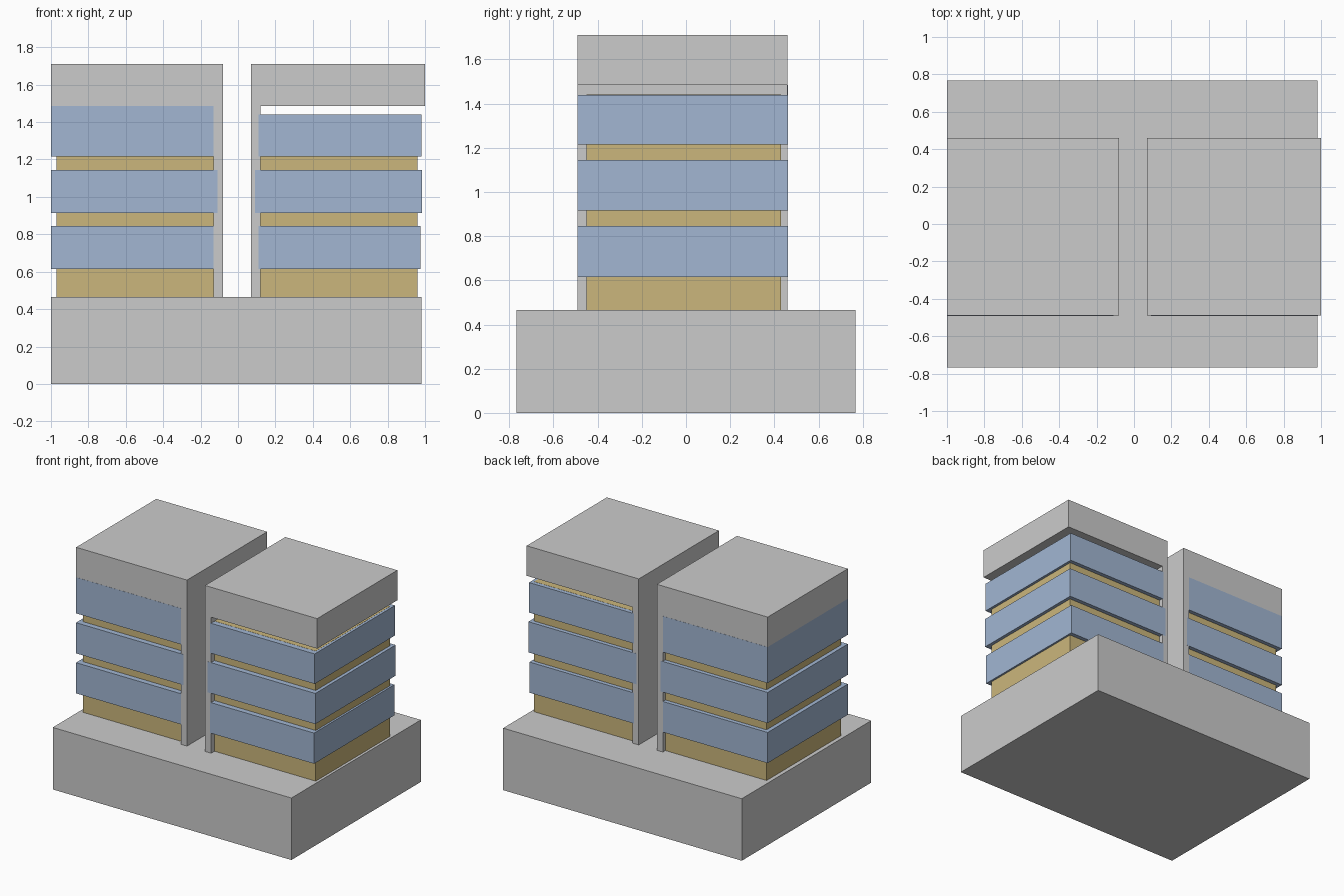
import bpy

if "Cube" in bpy.data.objects:
    bpy.data.objects.remove(bpy.data.objects["Cube"])


def material(name, color):
    m = bpy.data.materials.new(name)
    m.diffuse_color = color
    m.use_nodes = True
    m.node_tree.nodes["Principled BSDF"].inputs["Base Color"].default_value = m.diffuse_color
    return m


blue = material("glass_blue", (0.36, 0.47, 0.65, 1))
tan = material("core_tan", (0.60, 0.47, 0.20, 1))


def box(name, x, y, z, mat=None):
    """Box from (min, max) ranges on each axis."""
    bpy.ops.mesh.primitive_cube_add(
        size=1, location=[(a + b) / 2 for a, b in (x, y, z)])
    ob = bpy.context.object
    ob.name = name
    ob.scale = [b - a for a, b in (x, y, z)]
    bpy.ops.object.transform_apply(location=False, rotation=False, scale=True)
    if mat:
        ob.data.materials.append(mat)
    return ob


BASE_TOP, ROOF_LOW, ROOF_TOP = 0.465, 1.485, 1.71
DEPTH = (-0.49, 0.46)
BAND_DEPTH = (-0.491, 0.461)
CORE_DEPTH = (-0.45, 0.43)

# Podium
box("podium", (-1, 0.98), (-0.767, 0.767), (0, BASE_TOP))

# Each tower: roof span, inner wall span, core span, window bands (x range, z range)
towers = {
    "left": ((-1, -0.08), (-0.13, -0.08), (-0.97, -0.12), [
        ((-1, -0.13), (0.615, 0.845)),
        ((-1, -0.11), (0.915, 1.145)),
        ((-1, -0.13), (1.215, ROOF_LOW))]),
    "right": ((0.07, 1), (0.07, 0.12), (0.11, 0.96), [
        ((0.11, 0.975), (0.615, 0.845)),
        ((0.09, 0.985), (0.915, 1.145)),
        ((0.11, 0.98), (1.215, 1.44))]),
}

for side, (roof, wall, core, bands) in towers.items():
    # Roof slab and inner wall
    box(side + "_roof", roof, DEPTH, (ROOF_LOW, ROOF_TOP))
    box(side + "_inner_wall", wall, DEPTH, (BASE_TOP, ROOF_LOW))
    # Recessed core
    box(side + "_core", core, CORE_DEPTH, (BASE_TOP, 1.441), tan)
    # Overhanging window bands
    for i, (bx, bz) in enumerate(bands, 1):
        box(f"{side}_window_band_{i}", bx, BAND_DEPTH, bz, blue)
